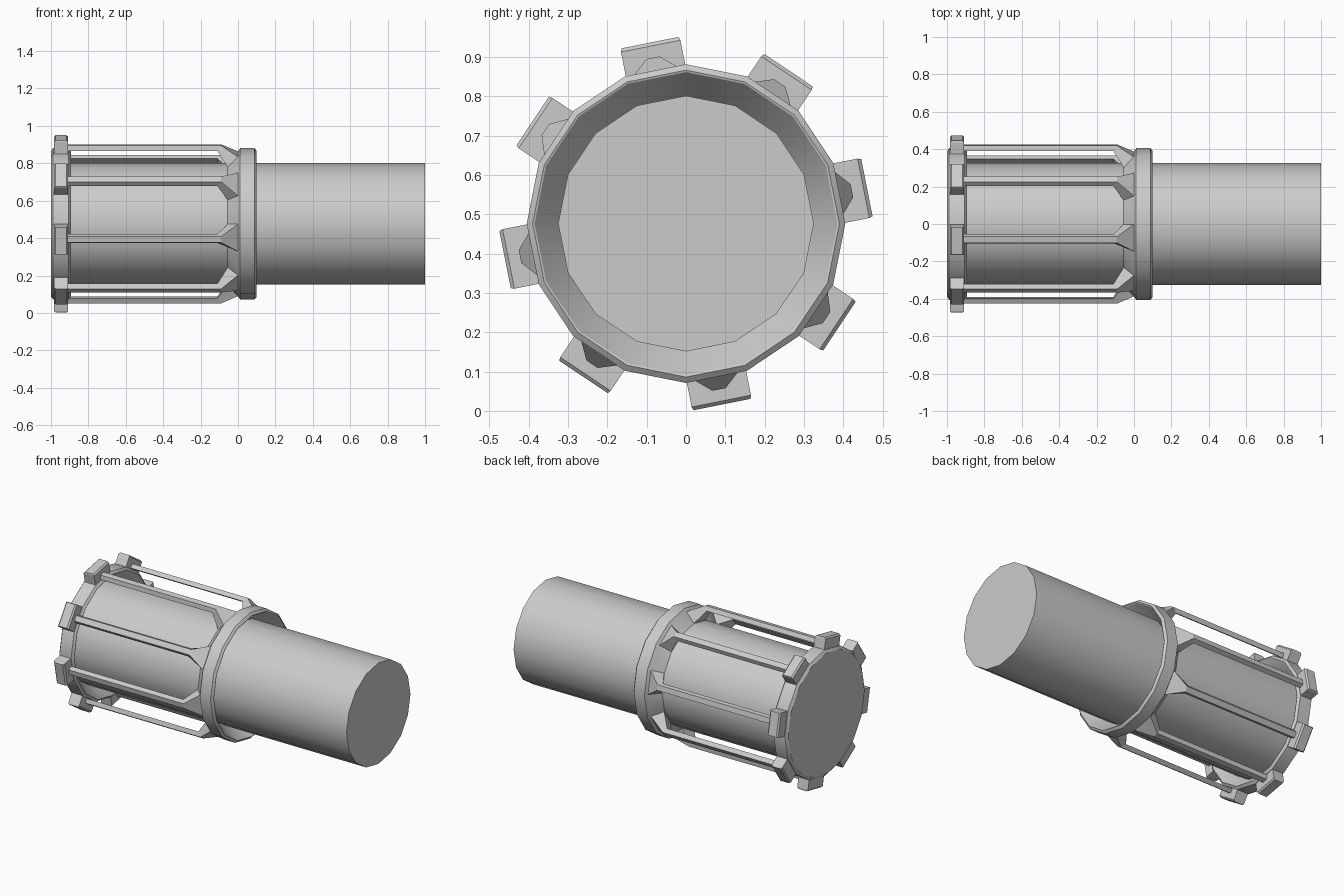
import bpy, math
from mathutils import Matrix, Vector

if "Cube" in bpy.data.objects:
    bpy.data.objects.remove(bpy.data.objects["Cube"])

CZ = 0.4765      # height of the long axis
SIDES = 16


def make(name, verts, faces, smooth=False):
    me = bpy.data.meshes.new(name)
    me.from_pydata(verts, [], faces)
    me.validate()
    ob = bpy.data.objects.new(name, me)
    bpy.context.collection.objects.link(ob)
    bpy.context.view_layer.objects.active = ob
    bpy.ops.object.select_all(action='DESELECT')
    ob.select_set(True)
    bpy.ops.object.mode_set(mode='EDIT')
    bpy.ops.mesh.select_all(action='SELECT')
    bpy.ops.mesh.normals_make_consistent(inside=False)
    bpy.ops.object.mode_set(mode='OBJECT')
    if smooth:
        bpy.ops.object.shade_smooth_by_angle(angle=math.radians(28))
    return ob


def lathe(name, profile, closed=False):
    """Turn (x, radius) points about the long axis; open profiles get end caps."""
    n = len(profile)
    verts = []
    for x, r in profile:
        for i in range(SIDES):
            a = 2 * math.pi * i / SIDES
            verts.append((x, r * math.cos(a), CZ + r * math.sin(a)))
    faces = []
    for j in range(n if closed else n - 1):
        a, b = j * SIDES, (j + 1) % n * SIDES
        for i in range(SIDES):
            k = (i + 1) % SIDES
            faces.append((a + i, a + k, b + k, b + i))
    if not closed:
        faces.append(tuple(range(SIDES)))
        faces.append(tuple(range((n - 1) * SIDES, n * SIDES)))
    return make(name, verts, faces, True)


def radial(name, sections, angle):
    """Loft quads of (x, half width, radius) edge pairs, set at an angle round the axis."""
    rot = Matrix.Translation((0, 0, CZ)) @ Matrix.Rotation(angle, 4, 'X')
    verts = []
    for (x0, w0, r0), (x1, w1, r1) in sections:
        for p in ((x0, r0, -w0), (x0, r0, w0), (x1, r1, w1), (x1, r1, -w1)):
            verts.append(rot @ Vector(p))
    faces = [(0, 1, 2, 3), tuple(range(len(verts) - 4, len(verts)))]
    for s in range(len(sections) - 1):
        for i in range(4):
            k = (i + 1) % 4
            faces.append((4*s + i, 4*s + k, 4*s + 4 + k, 4*s + 4 + i))
    return make(name, verts, faces)


# Main barrel
lathe("barrel", [(-0.97, 0.325), (1.0, 0.325)])

# Middle collar, a flared cup open to the right
lathe("collar", [(-0.06, 0.322), (0.0, 0.388), (0.012, 0.405), (0.088, 0.405),
                 (0.1, 0.39), (0.098, 0.385), (0.01, 0.322)], True)

# End cap, a closed cup opening toward the collar
lathe("end_cap", [(-1.0, 0.388), (-0.988, 0.405), (-0.905, 0.405),
                  (-0.893, 0.39), (-0.895, 0.385), (-0.965, 0.322)])

for k in range(8):
    ang = math.radians(11.25 + 45 * k)
    # Lug on the rim of the end cap, outer edges chamfered
    x0, x1, w = -0.984, -0.908, 0.077
    radial(f"lug_{k}", [((x0, w, 0.37), (x1, w, 0.37)),
                        ((x0, w, 0.46), (x1, w, 0.46)),
                        ((x0 + .009, w - .003, 0.469), (x1 - .009, w - .003, 0.469))], ang)
    # Rod with a flared root growing out of the collar's back face
    radial(f"rod_{k}", [((0.0, 0.074, 0.380), (-0.055, 0.062, 0.320)),
                        ((-0.09, 0.017, 0.430), (-0.11, 0.025, 0.402)),
                        ((-0.93, 0.017, 0.430), (-0.93, 0.025, 0.402))], ang)
